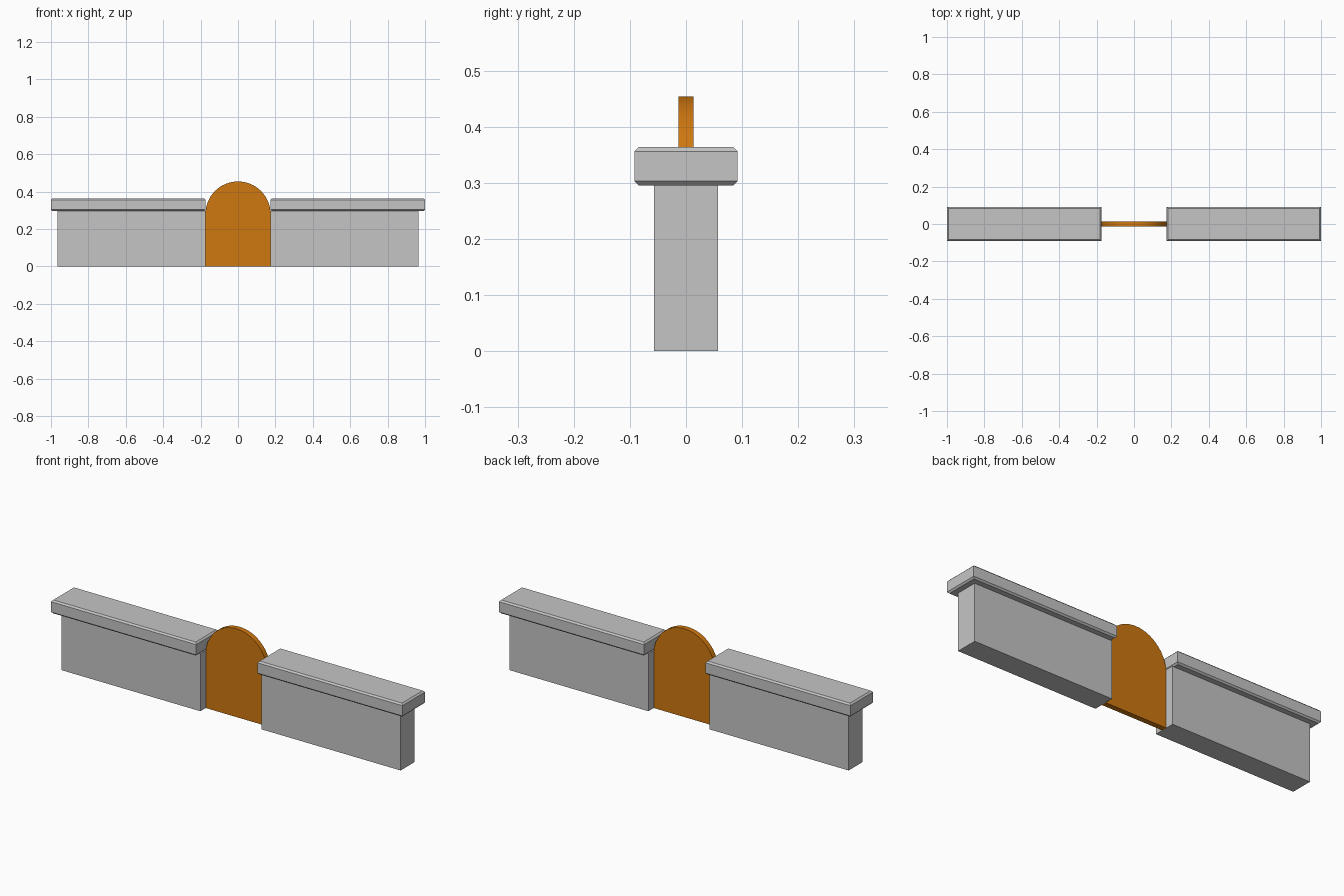
import bpy, bmesh, math

if "Cube" in bpy.data.objects:
    bpy.data.objects.remove(bpy.data.objects["Cube"])

GAP = 0.174          # half width of the gate opening
ARCH_Z = 0.28        # height where the gate arch begins


def material(name, rgb):
    m = bpy.data.materials.new(name)
    m.diffuse_color = (*rgb, 1.0)
    m.use_nodes = True
    m.node_tree.nodes["Principled BSDF"].inputs["Base Color"].default_value = m.diffuse_color
    return m


grey = material("stone_grey", (0.56, 0.56, 0.56))
orange = material("gate_orange", (0.62, 0.185, 0.005))


def finish(name, bm, mat):
    bmesh.ops.recalc_face_normals(bm, faces=bm.faces[:])
    mesh = bpy.data.meshes.new(name)
    bm.to_mesh(mesh)
    bm.free()
    mesh.materials.append(mat)
    obj = bpy.data.objects.new(name, mesh)
    bpy.context.collection.objects.link(obj)
    return obj


def box(name, x0, x1, half_y, z0, z1, mat, bevel=0.0):
    """Box with optional chamfer along its top and bottom rims."""
    bm = bmesh.new()
    bmesh.ops.create_cube(bm, size=1.0)
    for v in bm.verts:
        v.co.x = x1 if v.co.x > 0 else x0
        v.co.y = half_y if v.co.y > 0 else -half_y
        v.co.z = z1 if v.co.z > 0 else z0
    if bevel:
        rims = [e for e in bm.edges
                if abs(e.verts[0].co.z - e.verts[1].co.z) < 1e-6]
        bmesh.ops.bevel(bm, geom=rims, offset=bevel, segments=1,
                        profile=0.5, affect='EDGES')
    return finish(name, bm, mat)


# Wall and chamfered coping on each side of the gate
for side, s in (("left", -1), ("right", 1)):
    wx = sorted((s * GAP, s * 0.965))
    cx = sorted((s * GAP, s * 1.0))
    box(side + "_wall", wx[0], wx[1], 0.057, 0.0, 0.296, grey)
    box(side + "_coping", cx[0], cx[1], 0.092, 0.295, 0.364, grey, 0.008)

# Round-topped gate panel
bm = bmesh.new()
outline = [(-GAP, 0.0), (GAP, 0.0)]
outline += [(GAP * math.cos(math.pi * i / 32),
             ARCH_Z + GAP * math.sin(math.pi * i / 32)) for i in range(33)]
face = bm.faces.new([bm.verts.new((x, -0.0135, z)) for x, z in outline])
ext = bmesh.ops.extrude_face_region(bm, geom=[face], use_keep_orig=True)
for g in ext["geom"]:
    if isinstance(g, bmesh.types.BMVert):
        g.co.y = 0.0135
gate = finish("gate_panel", bm, orange)
bpy.context.view_layer.objects.active = gate
gate.select_set(True)
bpy.ops.object.shade_smooth_by_angle(angle=math.radians(30))
